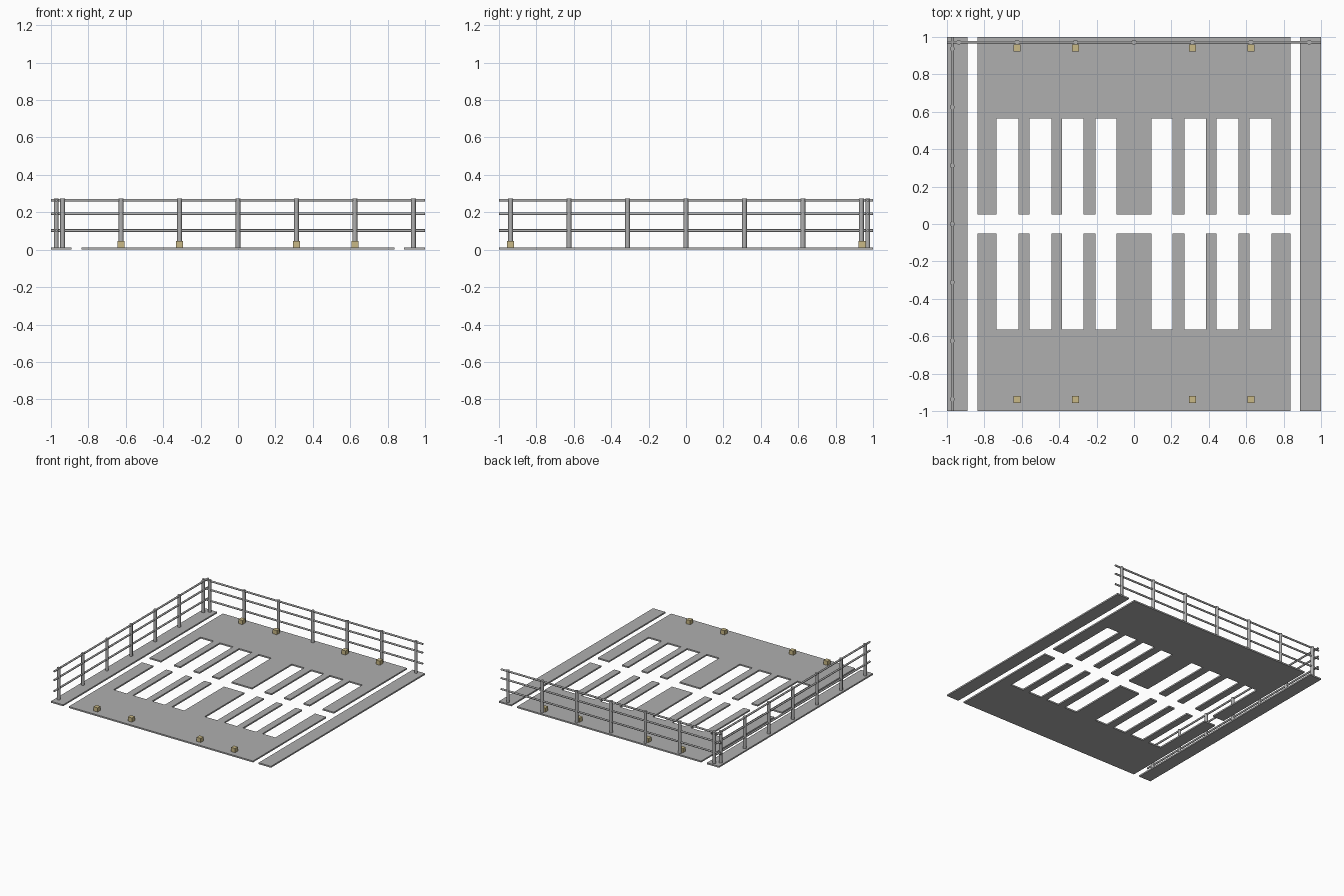
import bpy, bmesh
from math import pi
from mathutils import Matrix, Vector

cube = bpy.data.objects.get("Cube")
if cube:
    bpy.data.objects.remove(cube, do_unlink=True)


def material(name, color):
    mat = bpy.data.materials.new(name)
    mat.use_nodes = True
    mat.diffuse_color = color
    mat.node_tree.nodes["Principled BSDF"].inputs["Base Color"].default_value = color
    return mat


GRAY = material("concrete gray", (0.43, 0.43, 0.43, 1))
TAN = material("sand yellow", (0.58, 0.48, 0.24, 1))

FLOOR = 0.012
RAIL_POS = 0.972
POST_STEPS = [0.3125 * i for i in range(-3, 4)]


def finish(name, bm, mat):
    bmesh.ops.recalc_face_normals(bm, faces=bm.faces)
    mesh = bpy.data.meshes.new(name)
    bm.to_mesh(mesh)
    bm.free()
    mesh.materials.append(mat)
    obj = bpy.data.objects.new(name, mesh)
    bpy.context.collection.objects.link(obj)
    return obj


def slab(name, outline):
    """Extrude a flat outline up to the floor thickness."""
    bm = bmesh.new()
    face = bm.faces.new([bm.verts.new((x, y, 0)) for x, y in outline])
    top = bmesh.ops.extrude_face_region(bm, geom=[face])["geom"]
    verts = [g for g in top if isinstance(g, bmesh.types.BMVert)]
    bmesh.ops.translate(bm, verts=verts, vec=(0, 0, FLOOR))
    return finish(name, bm, GRAY)


def box(name, lo, hi, mat):
    lo, hi = Vector(lo), Vector(hi)
    bm = bmesh.new()
    place = Matrix.Translation((lo + hi) / 2) @ Matrix.Diagonal((*(hi - lo), 1))
    bmesh.ops.create_cube(bm, size=1, matrix=place)
    return finish(name, bm, mat)


def rod(name, start, end, radius, sides):
    """Cylinder between two points, smooth on its side."""
    start, end = Vector(start), Vector(end)
    axis = end - start
    turn = axis.to_track_quat("Z", "Y").to_matrix().to_4x4()
    bm = bmesh.new()
    bmesh.ops.create_cone(bm, cap_ends=True, segments=sides, radius1=radius,
                          radius2=radius, depth=axis.length,
                          matrix=Matrix.Translation((start + end) / 2) @ turn)
    for face in bm.faces:
        face.smooth = len(face.verts) == 4
    for edge in bm.edges:
        edge.smooth = all(f.smooth for f in edge.link_faces)
    return finish(name, bm, GRAY)


# Comb-shaped floor halves, with bays open to the central aisle
bays = [(0.093, 0.206), (0.27, 0.385), (0.44, 0.56), (0.617, 0.735)]
bays = [(-b, -a) for a, b in reversed(bays)] + bays
for label, side in (("rear", 1), ("front", -1)):
    outline = [(-0.838, 1), (-0.838, 0.05)]
    for a, b in bays:
        outline += [(a, 0.05), (a, 0.565), (b, 0.565), (b, 0.05)]
    outline += [(0.836, 0.05), (0.836, 1)]
    slab(label + "_floor", [(x, y * side) for x, y in outline])

# Side walkways
box("right_walkway", (-1, -1, 0), (-0.89, 1, FLOOR), GRAY)
box("left_walkway", (0.888, -1, 0), (1, 1, FLOOR), GRAY)

# Railings along the rear edge and the right edge
for z in (0.102, 0.192, 0.264):
    rod("rear_rail", (-1, RAIL_POS, z), (1, RAIL_POS, z), 0.0075, 8)
    rod("right_rail", (-RAIL_POS, -1, z), (-RAIL_POS, 1, z), 0.0075, 8)
for s in POST_STEPS:
    rod("rear_post", (s, RAIL_POS, 0), (s, RAIL_POS, 0.273), 0.013, 12)
    rod("right_post", (-RAIL_POS, s, 0), (-RAIL_POS, s, 0.273), 0.013, 12)

# Small wheel stop blocks near the front and rear edges
half = 0.0185
for y in (-0.938, 0.942):
    for x in (POST_STEPS[1], POST_STEPS[2], POST_STEPS[4], POST_STEPS[5]):
        box("stop_block", (x - half, y - half, 0.008),
            (x + half, y + half, 0.046), TAN)
